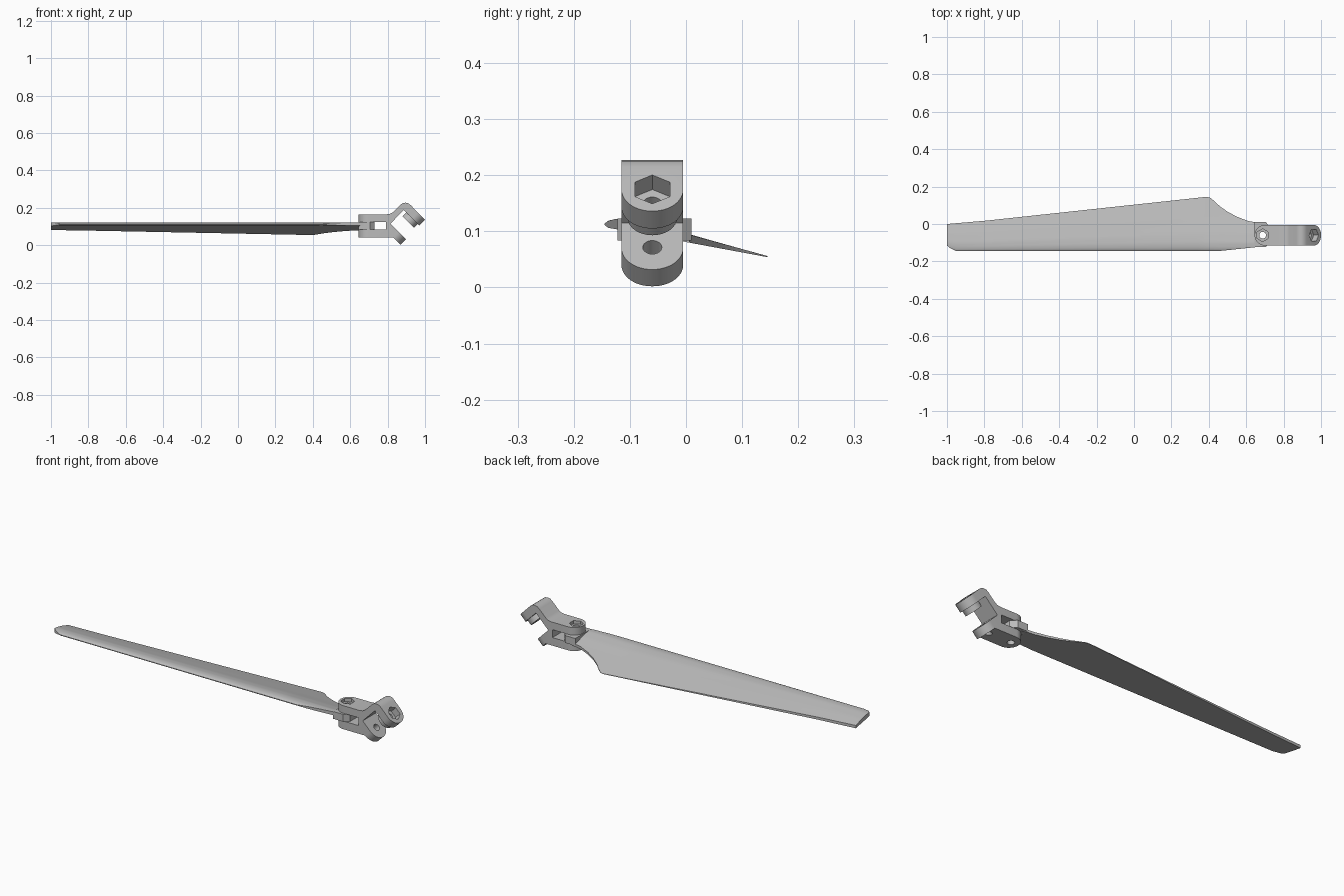
import bpy, bmesh, math
from mathutils import Vector

cube = bpy.data.objects.get("Cube")
if cube:
    bpy.data.objects.remove(cube, do_unlink=True)

YC = -0.06                                  # centre plane of the grip
HALF = 0.055                                # half width of the grip
DIAG = Vector((1, 0, 1)).normalized()       # axis of the angled fork
UP = Vector((0, 0, 1))

grey = bpy.data.materials.new("satin_grey")
grey.use_nodes = True
GREY = (0.5, 0.5, 0.5, 1)
grey.diffuse_color = GREY
grey.node_tree.nodes["Principled BSDF"].inputs["Base Color"].default_value = GREY


def finish(name, bm, material=grey):
    bmesh.ops.recalc_face_normals(bm, faces=bm.faces)
    mesh = bpy.data.meshes.new(name)
    bm.to_mesh(mesh)
    bm.free()
    obj = bpy.data.objects.new(name, mesh)
    bpy.context.collection.objects.link(obj)
    if material:
        mesh.materials.append(material)
    return obj


def activate(obj):
    bpy.ops.object.select_all(action='DESELECT')
    obj.select_set(True)
    bpy.context.view_layer.objects.active = obj


def rod(name, start, axis, length, radius, sides=32, material=grey):
    """Prism or cylinder from start along axis."""
    bm = bmesh.new()
    bmesh.ops.create_cone(bm, cap_ends=True, segments=sides, radius1=radius,
                          radius2=radius, depth=length)
    obj = finish(name, bm, material)
    obj.matrix_world = axis.to_track_quat('Z', 'Y').to_matrix().to_4x4()
    obj.location = Vector(start) + axis * length / 2
    return obj


def boolean(obj, other, operation='DIFFERENCE'):
    mod = obj.modifiers.new("join", 'BOOLEAN')
    mod.operation, mod.solver, mod.object = operation, 'EXACT', other
    bpy.context.view_layer.update()
    activate(obj)
    bpy.ops.object.modifier_apply(modifier=mod.name)
    bpy.data.objects.remove(other, do_unlink=True)


def smooth(obj):
    activate(obj)
    bpy.ops.object.shade_smooth_by_angle(angle=math.radians(30))


def prism(points, offset):
    """Extrude a closed planar outline."""
    bm = bmesh.new()
    face = bm.faces.new([bm.verts.new(p) for p in points])
    ext = bmesh.ops.extrude_face_region(bm, geom=[face])
    bmesh.ops.translate(bm, vec=offset,
                        verts=[v for v in ext['geom'] if isinstance(v, bmesh.types.BMVert)])
    bmesh.ops.recalc_face_normals(bm, faces=bm.faces)
    return bm


# Grip: one side profile holding the blade slot and the angled fork
profile = [(0.645, 0.04), (0.83, 0.04), (0.868, 0.002), (0.898, 0.032),
           (0.815, 0.115), (0.887, 0.188), (0.97, 0.105), (1.0, 0.136),
           (0.922, 0.215), (0.91, 0.224), (0.895, 0.227), (0.88, 0.224),
           (0.868, 0.215), (0.828, 0.176), (0.815, 0.168), (0.795, 0.165),
           (0.645, 0.165), (0.645, 0.125), (0.79, 0.125), (0.79, 0.083), (0.645, 0.083)]
bm = prism([(x, YC - HALF, z) for x, z in profile], (0, 2 * HALF, 0))


def is_end(edge):
    # side edges of the four free ends
    a, b = (v.co for v in edge.verts)
    if abs(a.y - b.y) > 0.001:
        return False
    return max(a.x, b.x) < 0.65 or min(a.x - a.z, b.x - b.z) > 0.86


bmesh.ops.bevel(bm, geom=[e for e in bm.edges if is_end(e)], offset=HALF - 0.001,
                offset_type='OFFSET', segments=12, profile=0.5, affect='EDGES',
                clamp_overlap=False)
bm.normal_update()


def is_outer(face):
    c, n = face.calc_center_median(), face.normal
    if abs(n.y) > 0.1:
        return False
    return (n.z > 0.3 and c.z > 0.16) or (n.z < -0.9 and c.z < 0.045) \
        or (n.dot(DIAG) > 0.9 and c.x + c.z > 1.1)


# Rounded outer edges
outer = [e for e in bm.edges if len(e.link_faces) == 2
         and sum(is_outer(f) for f in e.link_faces) == 1
         and e.calc_face_angle_signed() > 1.0]
bmesh.ops.bevel(bm, geom=outer, offset=0.022, offset_type='OFFSET', segments=5,
                profile=0.5, affect='EDGES', clamp_overlap=True)
grip = finish("blade_grip", bm)

# Boss under the upper fork arm
fork = Vector((0.787 / 2, YC, -0.787 / 2))   # point on the fork pin axis


def on_fork(total):
    return fork + Vector((total / 2, 0, total / 2))


boolean(grip, rod("fork_boss", on_fork(1.035), DIAG, 0.045, 0.044), 'UNION')

# Pin holes and hexagonal sockets
boolean(grip, rod("fork_hole", on_fork(0.8), DIAG, 0.4, 0.017, 24, None))
boolean(grip, rod("fork_socket", on_fork(1.085), DIAG, 0.1, 0.036, 6, None))
boolean(grip, rod("root_hole", (0.688, YC, -0.1), UP, 0.4, 0.018, 24, None))
boolean(grip, rod("root_socket", (0.688, YC, 0.148), UP, 0.1, 0.034, 6, None))
smooth(grip)


def interp(table, x):
    for (x0, y0), (x1, y1) in zip(table, table[1:]):
        if x <= x1:
            t = max(0, (x - x0) / (x1 - x0))
            return y0 + (y1 - y0) * t
    return table[-1][1]


# Blade: a constant tilted airfoil trimmed by its plan outline
upper = [(-0.145, 0.114), (-0.138, 0.119), (-0.125, 0.122), (-0.1, 0.122),
         (-0.05, 0.111), (0.01, 0.093), (0.145, 0.056)]
lower = [(-0.145, 0.111), (-0.138, 0.106), (-0.12, 0.103), (0.01, 0.079), (0.145, 0.054)]
front_edge = [(-1, -0.115), (-0.985, -0.128), (-0.95, -0.145), (0.45, -0.145), (0.67, -0.122)]
back_edge = [(-1, 0.0), (-0.79, 0.018), (0.34, 0.14), (0.385, 0.145), (0.405, 0.142),
             (0.425, 0.126), (0.46, 0.094), (0.5, 0.066), (0.55, 0.039), (0.61, 0.016),
             (0.67, 0.006)]
stations = sorted({x for x, _ in front_edge + back_edge})
STEPS = 20
bm = bmesh.new()
rings = []
for x in stations:
    y0, y1 = interp(front_edge, x), interp(back_edge, x)
    ys = [y0 + (y1 - y0) * (i / STEPS) ** 1.6 for i in range(STEPS + 1)]
    ring = [(x, y, interp(upper, y)) for y in ys]
    ring += [(x, y, interp(lower, y)) for y in reversed(ys)]
    rings.append([bm.verts.new(p) for p in ring])
for a, b in zip(rings, rings[1:]):
    for i in range(len(a)):
        j = (i + 1) % len(a)
        bm.faces.new((a[i], a[j], b[j], b[i]))
bm.faces.new(rings[0])
bm.faces.new(rings[-1])
blade = finish("rotor_blade", bm)
smooth(blade)

# Blade root lug clamped in the grip slot
plan = [(0.645, -0.122), (0.705, -0.122), (0.73, -0.1), (0.73, -0.02),
        (0.705, 0.01), (0.645, 0.01)]
root = finish("blade_root", prism([(x, y, 0.0835) for x, y in plan], (0, 0, 0.039)))
boolean(root, rod("lug_hole", (0.688, YC, -0.1), UP, 0.4, 0.018, 24, None))
boolean(blade, rod("blade_hole", (0.688, YC, -0.1), UP, 0.4, 0.018, 24, None))
smooth(root)
